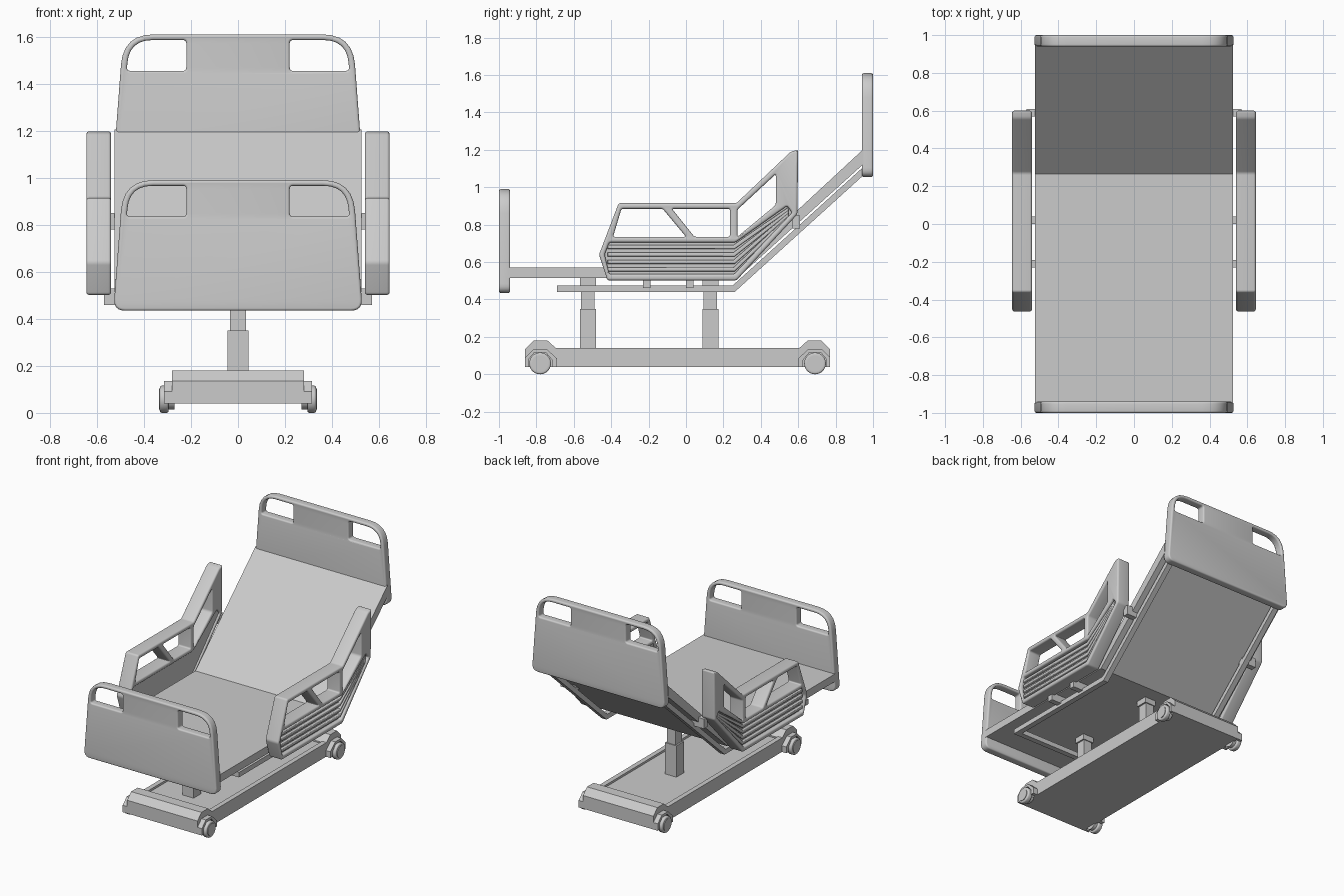
import bpy, bmesh, math
from mathutils import Vector, Matrix

if "Cube" in bpy.data.objects:
    bpy.data.objects.remove(bpy.data.objects["Cube"], do_unlink=True)

GREY = bpy.data.materials.new("light_grey")
GREY.use_nodes = True
GREY.diffuse_color = (0.6, 0.6, 0.6, 1)
GREY.node_tree.nodes["Principled BSDF"].inputs["Base Color"].default_value = (0.6, 0.6, 0.6, 1)

# Local (u, v, depth) to world: side profiles lie in y-z, front profiles in x-z
AXES = {"x": Matrix(((0, 0, 1), (1, 0, 0), (0, 1, 0))),
        "y": Matrix(((1, 0, 0), (0, 0, -1), (0, 1, 0)))}
parts = []


def add_object(name, mesh):
    obj = bpy.data.objects.new(name, mesh)
    bpy.context.scene.collection.objects.link(obj)
    parts.append(obj)
    return obj


def fillet(points, radius, steps=6):
    """Round polygon corners; a point may carry its own radius as a third value."""
    out = []
    for i, p in enumerate(points):
        r = p[2] if len(p) > 2 else radius
        here = Vector(p[:2])
        if r == 0:
            out.append(here)
            continue
        before, after = Vector(points[i - 1][:2]), Vector(points[(i + 1) % len(points)][:2])
        a = here + (before - here).normalized() * r
        b = here + (after - here).normalized() * r
        for s in range(steps + 1):
            t = s / steps
            out.append(a * (1 - t) ** 2 + here * 2 * t * (1 - t) + b * t * t)
    return out


def plate(name, axis, loops, lo, hi, bevel=0.0, radius=0.0):
    """Extrude an outline with holes along an axis, with rounded rims."""
    curve = bpy.data.curves.new(name, "CURVE")
    curve.dimensions = "2D"
    curve.fill_mode = "BOTH"
    curve.extrude = (hi - lo) / 2 - bevel
    curve.bevel_depth = bevel
    curve.bevel_resolution = 3
    curve.offset = -bevel
    for loop in loops:
        pts = fillet(loop, radius)
        spline = curve.splines.new("POLY")
        spline.points.add(len(pts) - 1)
        for sp, p in zip(spline.points, pts):
            sp.co = (p.x, p.y, 0, 1)
        spline.use_cyclic_u = True
    temp = bpy.data.objects.new(name + "_outline", curve)
    bpy.context.scene.collection.objects.link(temp)
    graph = bpy.context.evaluated_depsgraph_get()
    mesh = bpy.data.meshes.new_from_object(temp.evaluated_get(graph))
    bpy.data.objects.remove(temp, do_unlink=True)
    bm = bmesh.new()
    bm.from_mesh(mesh)
    bmesh.ops.remove_doubles(bm, verts=bm.verts, dist=0.0002)
    bmesh.ops.transform(bm, matrix=AXES[axis].to_4x4(), verts=bm.verts)
    shift = Vector(((lo + hi) / 2, 0, 0)) if axis == "x" else Vector((0, (lo + hi) / 2, 0))
    bmesh.ops.translate(bm, vec=shift, verts=bm.verts)
    bmesh.ops.recalc_face_normals(bm, faces=bm.faces)
    bm.to_mesh(mesh)
    bm.free()
    mesh.materials.clear()
    mesh.materials.append(GREY)
    return add_object(name, mesh)


def box(name, x, y, z):
    bm = bmesh.new()
    bmesh.ops.create_cube(bm, size=1)
    for v in bm.verts:
        v.co = [(a + b) / 2 + c * (b - a) for c, (a, b) in zip(v.co, (x, y, z))]
    mesh = bpy.data.meshes.new(name)
    bm.to_mesh(mesh)
    bm.free()
    mesh.materials.append(GREY)
    return add_object(name, mesh)


def span(side, lo, hi):
    return (lo, hi) if side > 0 else (-hi, -lo)


SIDES = (("left", 1), ("right", -1))

# Mattress platform with raised back
plate("mattress", "x", [[(-0.95, 0.515), (0.275, 0.515), (0.95, 1.125), (0.95, 1.205),
                         (0.265, 0.57), (-0.95, 0.57)]], -0.525, 0.525)

# Under-frame
for label, s in SIDES:
    plate("frame_rail_" + label, "x", [[(-0.69, 0.44), (0.26, 0.44), (0.95, 1.065), (0.95, 1.11),
                                        (0.25, 0.475), (-0.69, 0.475)]], *span(s, 0.45, 0.49))
    for i, (y, z) in enumerate(((-0.21, 0.46), (0.02, 0.46), (0.59, 0.78))):
        box(f"rail_bracket_{label}_{i}", span(s, 0.45, 0.57), (y - 0.02, y + 0.02), (z, z + 0.07))
box("frame_end_bar", (-0.45, 0.45), (-0.69, -0.65), (0.44, 0.475))

# Head and foot boards with hand holes
def board(name, lo, hi, z):
    right = [(0.53, 0.435, 0.05), (0.488, 0.99, 0.13)]
    outline = right + [(-x, v, r) for x, v, r in reversed(right)]
    hole = [(0.22, 0.835), (0.473, 0.835), (0.463, 0.966, 0.1), (0.22, 0.966)]
    loops = [outline, hole, [(-p[0], *p[1:]) for p in hole]]
    loops = [[(p[0], p[1] + z, *p[2:]) for p in loop] for loop in loops]
    plate(name, "y", loops, lo, hi, 0.0105, 0.015)


board("headboard", 0.94, 1.0, 0.62)
board("footboard", -1.0, -0.94, 0)
for i in range(2):
    z = 0.555 + i * 0.045
    box(f"footboard_rib_{i}", (-0.425, 0.425), (-1.0, -0.995), (z, z + 0.028))

# Side guards: pierced frame, recessed panel and ribs
guard = [(-0.42, 0.502), (0.27, 0.502), (0.595, 0.855), (0.6, 1.2), (0.56, 1.19), (0.27, 0.915),
         (-0.36, 0.915), (-0.465, 0.64)]
windows = [[(-0.39, 0.735), (-0.345, 0.885), (-0.125, 0.885), (0.0, 0.735)],
           [(-0.075, 0.885), (0.235, 0.885), (0.235, 0.735), (0.045, 0.735)],
           [(0.275, 0.735), (0.275, 0.88), (0.48, 1.07), (0.48, 0.905)]]
opening = [(-0.41, 0.535), (0.257, 0.535), (0.567, 0.865), (0.54, 0.9), (0.265, 0.705),
           (-0.41, 0.705), (-0.435, 0.64)]
for label, s in SIDES:
    plate("guard_frame_" + label, "x", [guard] + windows + [opening], *span(s, 0.54, 0.645), 0.012, 0.012)
    plate("guard_panel_" + label, "x", [opening], *span(s, 0.55, 0.617))
    for i in range(4):
        z, rise = 0.55 + 0.04 * i, 0.28 - 0.025 * i
        rib = [(-0.42, z), (0.26, z), (0.55, z + rise), (0.545, z + rise + 0.018),
               (0.255, z + 0.022), (-0.42, z + 0.022)]
        plate(f"guard_rib_{label}_{i}", "x", [rib], *span(s, 0.6, 0.635), 0.006)

# Telescopic lift columns
for label, y in (("foot", -0.525), ("head", 0.13)):
    box("column_lower_" + label, (-0.045, 0.045), (y - 0.043, y + 0.043), (0.1, 0.35))
    box("column_upper_" + label, (-0.033, 0.033), (y - 0.036, y + 0.036), (0.34, 0.52))
    box("column_cap_" + label, (-0.045, 0.045), (y - 0.043, y + 0.043), (0.475, 0.52))

# Base tray
box("base_floor", (-0.25, 0.25), (-0.72, 0.63), (0.04, 0.125))
for label, s in SIDES:
    box("base_rail_" + label, span(s, 0.245, 0.28), (-0.72, 0.63), (0.04, 0.14))

# Base end covers, wheel fenders and castors
cover = [(-0.86, 0.04), (-0.86, 0.135), (-0.815, 0.18), (-0.74, 0.18), (-0.69, 0.135), (-0.69, 0.04)]
fender = [(-0.86, 0.04), (-0.86, 0.09), (-0.815, 0.135), (-0.745, 0.135), (-0.69, 0.085), (-0.69, 0.04),
          (-0.715, 0.04), (-0.715, 0.075), (-0.75, 0.117), (-0.81, 0.117), (-0.842, 0.08), (-0.842, 0.04)]


def disc(radius, y):
    return [(y + radius * math.cos(math.tau * k / 32), 0.058 + radius * math.sin(math.tau * k / 32))
            for k in range(32)]


for end, flip in (("foot", False), ("head", True)):
    place = lambda pts: [(-0.09 - y if flip else y, z) for y, z in pts]
    plate("base_cover_" + end, "x", [place(cover)], -0.28, 0.28)
    for label, s in SIDES:
        tag = f"{end}_{label}"
        plate("fender_" + tag, "x", [place(fender)], *span(s, 0.27, 0.315))
        plate("wheel_" + tag, "x", [place(disc(0.058, -0.78))], *span(s, 0.295, 0.333), 0.01)
        plate("wheel_hub_" + tag, "x", [place(disc(0.043, -0.78))], *span(s, 0.27, 0.337))

# Smooth rounded rims while keeping hard edges
bpy.ops.object.select_all(action="DESELECT")
for obj in parts:
    obj.select_set(True)
bpy.context.view_layer.objects.active = parts[0]
bpy.ops.object.shade_smooth_by_angle(angle=math.radians(32))
